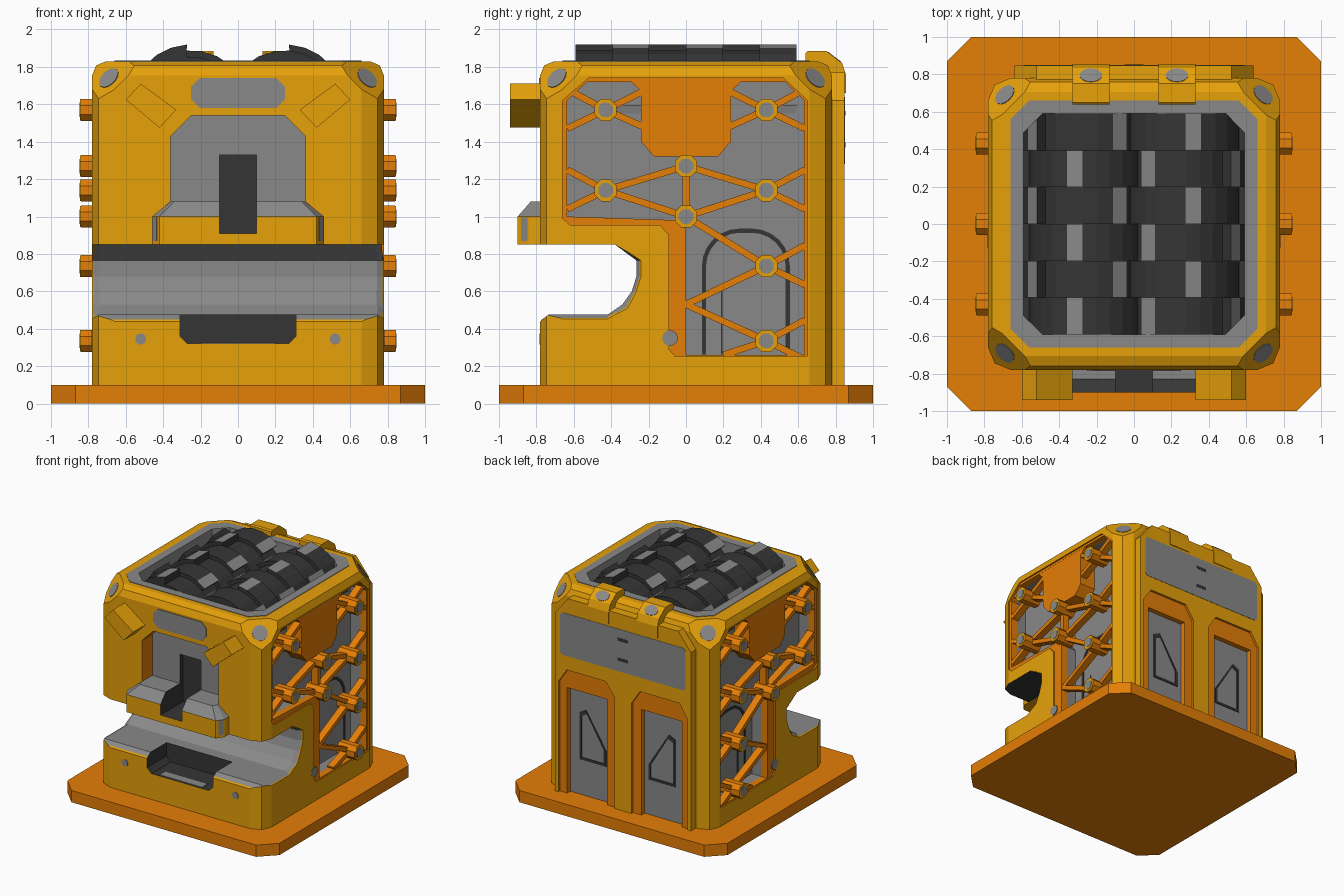
import bpy, bmesh, math
from mathutils import Vector

if "Cube" in bpy.data.objects:
    bpy.data.objects.remove(bpy.data.objects["Cube"], do_unlink=True)

# Palette shared by every part
YELLOW, ORANGE, GRAY, BLACK = range(4)
PALETTE = []
for label, rgb in (("yellow_paint", (0.79, 0.355, 0.003)), ("orange_paint", (0.78, 0.21, 0.002)),
                   ("gray_metal", (0.25, 0.25, 0.25)), ("black_metal", (0.036, 0.036, 0.036))):
    m = bpy.data.materials.new(label)
    m.use_nodes = True
    m.diffuse_color = (*rgb, 1)
    m.node_tree.nodes["Principled BSDF"].inputs["Base Color"].default_value = (*rgb, 1)
    PALETTE.append(m)


def finish(name, bm):
    bmesh.ops.recalc_face_normals(bm, faces=bm.faces[:])
    me = bpy.data.meshes.new(name)
    bm.to_mesh(me)
    bm.free()
    for m in PALETTE:
        me.materials.append(m)
    ob = bpy.data.objects.new(name, me)
    bpy.context.collection.objects.link(ob)
    return ob


def prism(name, pts, axis, lo, hi, mat, cap=None):
    """Extrude a flat outline along an axis; caps may have their own colour."""
    place = {"X": lambda a, b, h: (h, a, b), "Y": lambda a, b, h: (a, h, b),
             "Z": lambda a, b, h: (a, b, h)}[axis]
    bm = bmesh.new()
    ends = [[bm.verts.new(place(a, b, h)) for a, b in pts] for h in (lo, hi)]
    for ring in ends:
        bm.faces.new(ring).material_index = mat if cap is None else cap
    for i in range(len(pts)):
        j = (i + 1) % len(pts)
        bm.faces.new((ends[0][i], ends[0][j], ends[1][j], ends[1][i])).material_index = mat
    return finish(name, bm)


def cut(target, cutter):
    m = target.modifiers.new("cut", "BOOLEAN")
    m.operation, m.solver, m.object = "DIFFERENCE", "EXACT", cutter
    bpy.context.view_layer.objects.active = target
    bpy.context.view_layer.update()
    bpy.ops.object.modifier_apply(modifier=m.name)
    bpy.data.objects.remove(cutter, do_unlink=True)


def rect(a0, a1, b0, b1, c=0.0):
    """Rectangle outline, optionally with chamfered corners."""
    if not c:
        return [(a0, b0), (a1, b0), (a1, b1), (a0, b1)]
    return [(a0 + c, b0), (a1 - c, b0), (a1, b0 + c), (a1, b1 - c),
            (a1 - c, b1), (a0 + c, b1), (a0, b1 - c), (a0, b0 + c)]


def ngon(a, b, r, n=8):
    return [(a + r * math.cos(math.tau * (i + .5) / n), b + r * math.sin(math.tau * (i + .5) / n))
            for i in range(n)]


def both(pts):
    """Close a symmetric outline from its right half."""
    return pts + [(-a, b) for a, b in reversed(pts)]


def flip(pts, s):
    return [(s * a, b) for a, b in pts]


def disc(name, loc, normal, r, stretch=1.0):
    ob = prism(name, [(a * stretch, b) for a, b in ngon(0, 0, r, 14)], "Z", -.004, .004, GRAY)
    ob.rotation_euler = Vector(normal).to_track_quat("Z", "Y").to_euler()
    ob.location = loc


# Base plate
prism("base_plate", rect(-1, 1, -1, 1, .13), "Z", 0, .1, ORANGE)

# Body shell with bevelled edges and flat clipped corners
bm = bmesh.new()
bmesh.ops.create_cube(bm, size=1)
for v in bm.verts:
    v.co = (v.co.x * 1.56, v.co.y * 1.56, .965 + v.co.z * 1.73)
uprights = [e for e in bm.edges if abs(e.verts[0].co.z - e.verts[1].co.z) > 1]
bmesh.ops.bevel(bm, geom=uprights, offset=.12, segments=2, profile=.5, affect="EDGES")
rim = [e for e in bm.edges if min(v.co.z for v in e.verts) > 1.8]
bmesh.ops.bevel(bm, geom=rim, offset=.075, segments=2, profile=.5, affect="EDGES")
for sx in (1, -1):
    for sy in (1, -1):
        bmesh.ops.bisect_plane(bm, geom=bm.verts[:] + bm.edges[:] + bm.faces[:], dist=1e-5,
                               plane_co=(sx * .69, sy * .69, 1.74), plane_no=(sx, sy, 1), clear_outer=True)
        bmesh.ops.holes_fill(bm, edges=[e for e in bm.edges if e.is_boundary], sides=0)
        disc("corner_badge", (sx * .69, sy * .69, 1.74), (sx, sy, 1), .062)
body = finish("body", bm)

# Front slot running the full width, with flared painted ends
SLOT = [(-1, .85), (-.38, .85), (-.265, .765), (-.265, .68), (-.29, .6), (-.34, .53),
        (-.42, .475), (-.735, .475), (-.77, .45), (-.787, .43), (-1, .43)]


def slot_cutter(x0, x1, grow0, grow1, mat):
    ob = prism("slot_cutter", SLOT, "X", x0, x1, mat)
    for v in ob.data.vertices:
        grow = grow0 if abs(v.co.x - x0) < 1e-4 else grow1
        if v.co.y > -.35:
            v.co.y += grow
        if .47 < v.co.z < .56:
            v.co.z -= grow
    for p in ob.data.polygons:
        if abs(p.normal.x) < .9 and p.center.z > .845:
            p.material_index = BLACK
        elif p.center.y < -.77 and p.center.z < .45:
            p.material_index = YELLOW
    cut(body, ob)


slot_cutter(-1, 1, 0, 0, GRAY)
for s in (1, -1):
    slot_cutter(s * .735, s * .782, -.004, .022, GRAY)
    slot_cutter(s * .768, s * .79, .012, .034, YELLOW)

# Front tray, upper recess and top opening
cut(body, prism("tray_cutter", both([(.27, .32), (.31, .36), (.31, .6)]), "Y", -1, -.52, BLACK))
prism("tray_floor_plate", rect(-.2, .2, -.77, -.69), "Z", .318, .326, GRAY)
cut(body, prism("recess_cutter", both([(.36, 1.0), (.36, 1.43), (.25, 1.54)]), "Y", -1, -.64, ORANGE, GRAY))
cut(body, prism("hopper_cutter", rect(-.59, .59, -.59, .59, .1), "Z", 1.42, 2, GRAY))
hopper_rim = prism("hopper_rim", rect(-.66, .66, -.66, .66, .1), "Z", 1.825, 1.834, GRAY)
cut(hopper_rim, prism("rim_cutter", rect(-.59, .59, -.59, .59, .1), "Z", 1.8, 1.9, GRAY))

# Nozzle housing below the recess
bm = bmesh.new()
layers = []
for z, w, tip, front, back in ((.85, .46, .42, -.9, -.84), (1.0, .46, .42, -.9, -.84), (1.08, .36, .34, -.83, -.8)):
    layers.append([bm.verts.new((x, y, z)) for x, y in both([(tip, front), (w, back), (w, -.62)])])
bm.faces.new(layers[0])
bm.faces.new(layers[2]).material_index = GRAY
for k in (0, 1):
    for i in range(6):
        j = (i + 1) % 6
        f = bm.faces.new((layers[k][i], layers[k][j], layers[k + 1][j], layers[k + 1][i]))
        f.material_index = GRAY if k else YELLOW
nozzle = finish("nozzle_housing", bm)
for part in (body, nozzle):
    cut(part, prism("notch_cutter", rect(-.1, .1, .91, 1.33), "Y", -1, -.6, BLACK))

# Front trim
prism("front_plate", rect(-.25, .25, 1.58, 1.74, .045), "Y", -.786, -.778, GRAY)
for s in (1, -1):
    disc("front_bolt", (s * .52, -.78, .345), (0, -1, 0), .03)
    prism("nozzle_corner_strip", flip([(.435, -.882), (.458, -.848), (.454, -.845), (.431, -.879)], s),
          "Z", .87, .995, GRAY)
    prism("front_lamp", flip([(.52, 1.71), (.33, 1.57), (.42, 1.475), (.6, 1.625)], s), "Y", -.94, -.75, YELLOW)

# Side recesses, truss and nodes
OUTER = [(-.66, .99), (-.62, .955), (-.14, .955), (-.09, .9), (-.09, .29), (-.06, .255), (.65, .255),
         (.65, 1.62), (.52, 1.74), (-.52, 1.74), (-.66, 1.62)]
INNER = [(-.635, 1.0), (-.04, .98), (0, .93), (0, .26), (.632, .26), (.632, 1.62), (.53, 1.72),
         (-.53, 1.72), (-.635, 1.62)]
HUB = [(-.43, 1.57), (.43, 1.57), (0, 1.27), (-.43, 1.14), (.43, 1.14), (0, 1.0), (.43, .735), (.43, .335)]
BARS = [(HUB[3], HUB[2]), (HUB[3], HUB[5]), (HUB[4], HUB[2]), (HUB[4], HUB[5]), (HUB[2], HUB[5]),
        (HUB[5], HUB[6]), (HUB[6], (0, .53)), ((0, .53), HUB[7]), (HUB[7], (.2, .26)), (HUB[2], (0, 1.34))]
for hub in HUB:
    if hub[0]:
        edge = math.copysign(.635, hub[0])
        BARS += [(hub, (edge, hub[1] + d)) for d in (.11, -.1)]
    if hub[1] > 1.5:
        BARS += [(hub, (math.copysign(.23, hub[0]), hub[1] + d)) for d in (.1, -.09)]


def bar_outline(p, q, w=.018):
    p, q = Vector(p), Vector(q)
    n = (q - p).normalized().orthogonal() * w
    return [tuple(v) for v in (p + n, q + n, q - n, p - n)]


def arch(a0, a1, top, r, bottom):
    turn = [math.pi * i / 12 for i in range(7)]
    right = [(a1 - r + r * math.cos(t), top - r + r * math.sin(t)) for t in turn]
    left = [(a0 + a1 - a, b) for a, b in reversed(right)]
    return [(a1, bottom)] + right + left + [(a0, bottom)]


for s in (1, -1):
    cut(body, prism("frame_cutter", OUTER, "X", s * .768, s, ORANGE))
    cut(body, prism("rim_step_cutter", INNER, "X", s * .7, s, ORANGE))
    cut(body, prism("panel_cutter", INNER, "X", s * .62, s * .71, GRAY))
    prism("side_block", both([(.17, 1.32), (.24, 1.4), (.24, 1.67), (.31, 1.735)]), "X", s * .61, s * .767, ORANGE)
    for p, q in BARS:
        prism("truss_bar", bar_outline(p, q), "X", s * .705, s * .765, ORANGE)
    for a, b in HUB:
        prism("truss_node", ngon(a, b, .064), "X", s * .67, s * .84, ORANGE)
        prism("node_cap", ngon(a, b, .062), "X", s * .84, s * .845, YELLOW)
        prism("node_bolt", ngon(a, b, .042), "X", s * .845, s * .848, GRAY)
    seal = prism("side_hatch_seal", arch(.085, .555, .935, .2, .262), "X", s * .619, s * .626, BLACK)
    cut(seal, prism("seal_cutter", arch(.107, .533, .913, .18, .25), "X", s * .6, s * .7, BLACK))
    prism("side_hatch_line", rect(.187, .196, .262, .61), "X", s * .619, s * .626, BLACK)
    disc("side_badge", (s * .778, -.085, .35), (s, 0, 0), .042)

# Back panel with two doors
back = prism("back_panel", both([(.64, .1), (.64, 1.62), (.52, 1.77)]), "Y", .7, .848, YELLOW)
prism("back_plate", rect(-.59, .59, 1.28, 1.64, .02), "Y", .844, .851, GRAY)
for z in (1.37, 1.54):
    prism("back_vent", rect(-.05, .05, z, z + .025), "Y", .847, .853, BLACK)
for s in (1, -1):
    cut(back, prism("surround_cutter", flip([(.08, 0), (.61, 0), (.61, 1.04), (.53, 1.16), (.16, 1.16), (.08, 1.04)], s),
                    "Y", .828, 1, ORANGE))
    cut(back, prism("door_cutter", rect(*sorted((s * .16, s * .54)), 0, 1.0), "Y", .785, 1, ORANGE, GRAY))
    shape = [(.45, .4), (.45, .8), (.39, .83), (.2, .53), (.2, .4)]
    window = prism("door_window_seal", flip(shape, s), "Y", .783, .792, BLACK)
    cut(window, prism("window_cutter", flip([(.335 + (a - .335) * .84, .57 + (b - .57) * .88) for a, b in shape], s),
                      "Y", .7, .9, BLACK))
    # Straps folding over the rear top edge
    prism("rear_strap", [(.64, 1.75), (.64, 1.875), (.65, 1.885), (.75, 1.885), (.835, 1.82), (.855, 1.76),
                         (.855, 1.66), (.75, 1.66)], "X", s * .13, s * .33, YELLOW)
    disc("strap_badge", (s * .23, .794, 1.85), (0, .65, .85), .045, 1.35)

# Shredder drums: alternating rows of ramped teeth tipped with bare metal
for s in (1, -1):
    for row in range(6):
        phase = math.pi / 4 * ((row + (s < 0)) % 2) + .05
        pts = []
        for tooth in range(4):
            for step in range(7):
                t = phase + math.pi / 2 * (tooth + step / 6)
                r = .275 + .065 * step / 6
                pts.append((s * (.29 + r * math.cos(t)), 1.58 + r * math.sin(t)))
        y = .59 - row * .1967
        drum = prism("shredder_drum", pts, "Y", y - .1967, y, BLACK)
        for i in range(5, 28, 7):
            drum.data.polygons[2 + i].material_index = GRAY
